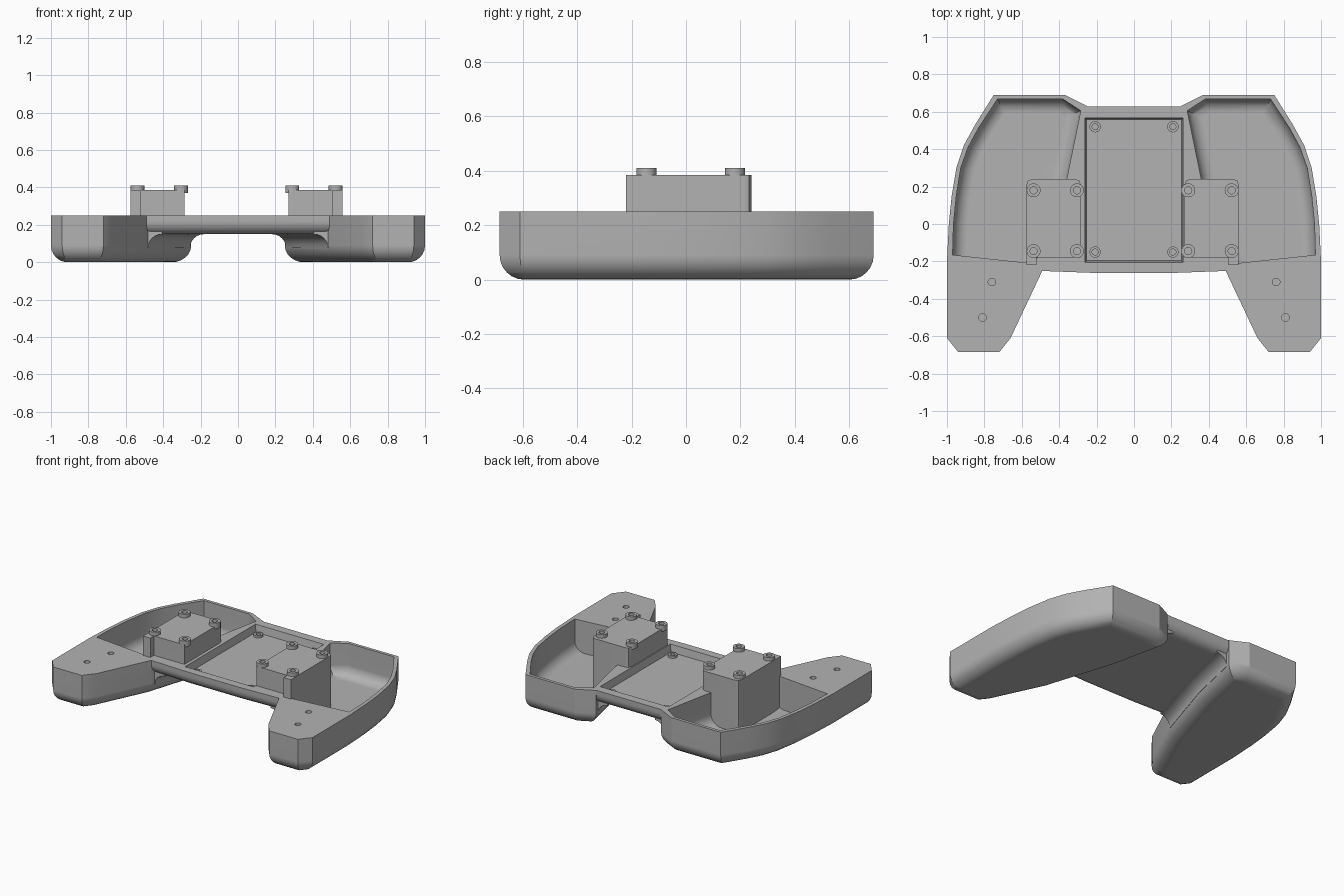
import bpy, bmesh, math

if "Cube" in bpy.data.objects:
    bpy.data.objects.remove(bpy.data.objects["Cube"])

GREY = (0.45, 0.45, 0.45, 1)
mat = bpy.data.materials.new("plain grey")
mat.use_nodes = True
mat.diffuse_color = GREY
mat.node_tree.nodes["Principled BSDF"].inputs["Base Color"].default_value = GREY

TOP = 0.25


def loft(name, rings, side=1, shift=0):
    """Skin closed rings of equal length and cap both ends."""
    bm = bmesh.new()
    rows = [[bm.verts.new((x * side + shift, y, z)) for x, y, z in r] for r in rings]
    n = len(rows[0])
    for a, b in zip(rows, rows[1:]):
        for i in range(n):
            j = (i + 1) % n
            bm.faces.new((a[i], a[j], b[j], b[i]))
    bm.faces.new(rows[0])
    bm.faces.new(rows[-1])
    bmesh.ops.recalc_face_normals(bm, faces=bm.faces)
    mesh = bpy.data.meshes.new(name)
    bm.to_mesh(mesh)
    bm.free()
    mesh.materials.append(mat)
    ob = bpy.data.objects.new(name, mesh)
    bpy.context.collection.objects.link(ob)
    return ob


def inset(pts, weights, d):
    """Move every edge of a counter-clockwise outline inwards by d * weight."""
    lines = []
    for i, (x, y) in enumerate(pts):
        x2, y2 = pts[(i + 1) % len(pts)]
        length = math.hypot(x2 - x, y2 - y)
        lines.append(((y - y2) / length, (x2 - x) / length, d * weights[i]))
    out = []
    for i, (x, y) in enumerate(pts):
        (ax, ay, da), (bx, by, db) = lines[i - 1], lines[i]
        det = ax * by - ay * bx
        out.append((x + (da * by - db * ay) / det, y + (ax * db - bx * da) / det))
    return out


def tub(name, pts, z0, z1, r, weights=None, side=1):
    """Upright outline with a rounded bottom edge."""
    weights = weights or [1] * len(pts)
    rings = []
    for k in range(7):
        t = k / 6 * math.pi / 2
        z = z0 + r * (1 - math.cos(t))
        rings.append([(x, y, z) for x, y in inset(pts, weights, r * (1 - math.sin(t)))])
    rings.append([(x, y, z1) for x, y in pts])
    return loft(name, rings, side)


def prism(name, pts, z0, z1, side=1, shift=0):
    return loft(name, [[(x, y, z) for x, y in pts] for z in (z0, z1)], side, shift)


def disc(x, y, r, n=24):
    return [(x + r * math.cos(i * math.tau / n), y + r * math.sin(i * math.tau / n))
            for i in range(n)]


def combine(target, tool, op):
    """Apply a boolean and throw the tool away."""
    m = target.modifiers.new(op, 'BOOLEAN')
    m.operation, m.object, m.solver = op, tool, 'EXACT'
    bpy.context.view_layer.objects.active = target
    bpy.ops.object.modifier_apply(modifier=m.name)
    bpy.data.objects.remove(tool)


def finish(ob):
    bpy.ops.object.select_all(action='DESELECT')
    ob.select_set(True)
    bpy.context.view_layer.objects.active = ob
    bpy.ops.object.shade_smooth_by_angle(angle=math.radians(25))
    ob.modifiers.new("weighted", 'WEIGHTED_NORMAL').keep_sharp = True


# Outlines of the +x half
grip = [(.72, -.685), (.94, -.685), (1, -.61), (1, -.2), (.99, 0), (.975, .15),
        (.95, .3), (.91, .42), (.85, .53), (.75, .69), (.37, .69), (.25, .63),
        (.335, .24), (.49, -.25), (.66, -.61)]
cavity = [(.53, -.212), (.97, -.165), (.965, 0), (.95, .15), (.926, .3), (.887, .41),
          (.83, .515), (.73, .668), (.38, .668), (.285, .605), (.36, .24)]
block = [(.27, -.18), (.505, -.18), (.505, -.22), (.56, -.22), (.56, .21), (.552, .232),
         (.53, .24), (.30, .24), (.278, .232), (.27, .21)]
bridge = [(-.52, -.25), (-.2, -.262), (.2, -.262), (.52, -.25), (.3, .627), (-.3, .627)]
SIDES = ((1, 0, "left"), (-1, -.015, "right"))

# Body: bridge joined to two grips with a concave fillet at each seam
body = tub("shell_body", bridge, .15, TOP, .07, [1, 1, 1, 0, 1, 0])
R = .075
arc = [(R * (1 - math.sin(k * math.pi / 12)), .15 - R * (1 - math.cos(k * math.pi / 12)))
       for k in range(7)]
section = [(-.03, .17), (R, .17)] + arc + [(-.03, .15 - R)]
seam = [(.482, -.225), (.335, .24), (.257, .6)]
for side, shift, label in SIDES:
    combine(body, tub("grip", grip, 0, TOP, .09, side=side), 'UNION')
    rings = [[(px - dx, py, z) for dx, z in section] for px, py in seam]
    combine(body, loft("fillet", rings, side), 'UNION')

# Hollow grips, leaving the block columns standing
for side, shift, label in SIDES:
    hollow = tub("hollow", cavity, .025, .3, .075, [0] + [1] * 10, side)
    combine(hollow, prism("column", block, -.1, .5, side, shift), 'DIFFERENCE')
    combine(body, hollow, 'DIFFERENCE')

# Shallow centre recess with slightly sloping walls
recess = [[(-w, -.205 + e, z), (w, -.205 + e, z), (w, .567 - e, z), (-w, .567 - e, z)]
          for w, e, z in ((.253, .009, .2), (.263, 0, TOP), (.263, 0, .3))]
combine(body, loft("recess", recess), 'DIFFERENCE')

# Screw posts in the recess and screw holes in the grips
for side, shift, label in SIDES:
    for y in (-.15, .52):
        combine(body, prism("post", disc(.208, y, .03), .19, .215, side), 'UNION')
        combine(body, prism("hole", disc(.208, y, .016), .18, .3, side), 'DIFFERENCE')
    for x, y in ((.76, -.31), (.81, -.5)):
        combine(body, prism("hole", disc(x, y, .02), .12, .3, side), 'DIFFERENCE')
finish(body)

# Raised mounting blocks with a drilled boss at each corner
for side, shift, label in SIDES:
    ob = prism(label + "_mounting_block", block, TOP, .385, side, shift)
    for x in (.29, .522):
        for y in (-.145, .18):
            combine(ob, prism("boss", disc(x, y, .037), .37, .41, side, shift), 'UNION')
            combine(ob, prism("hole", disc(x, y, .019), .34, .45, side, shift), 'DIFFERENCE')
    finish(ob)
